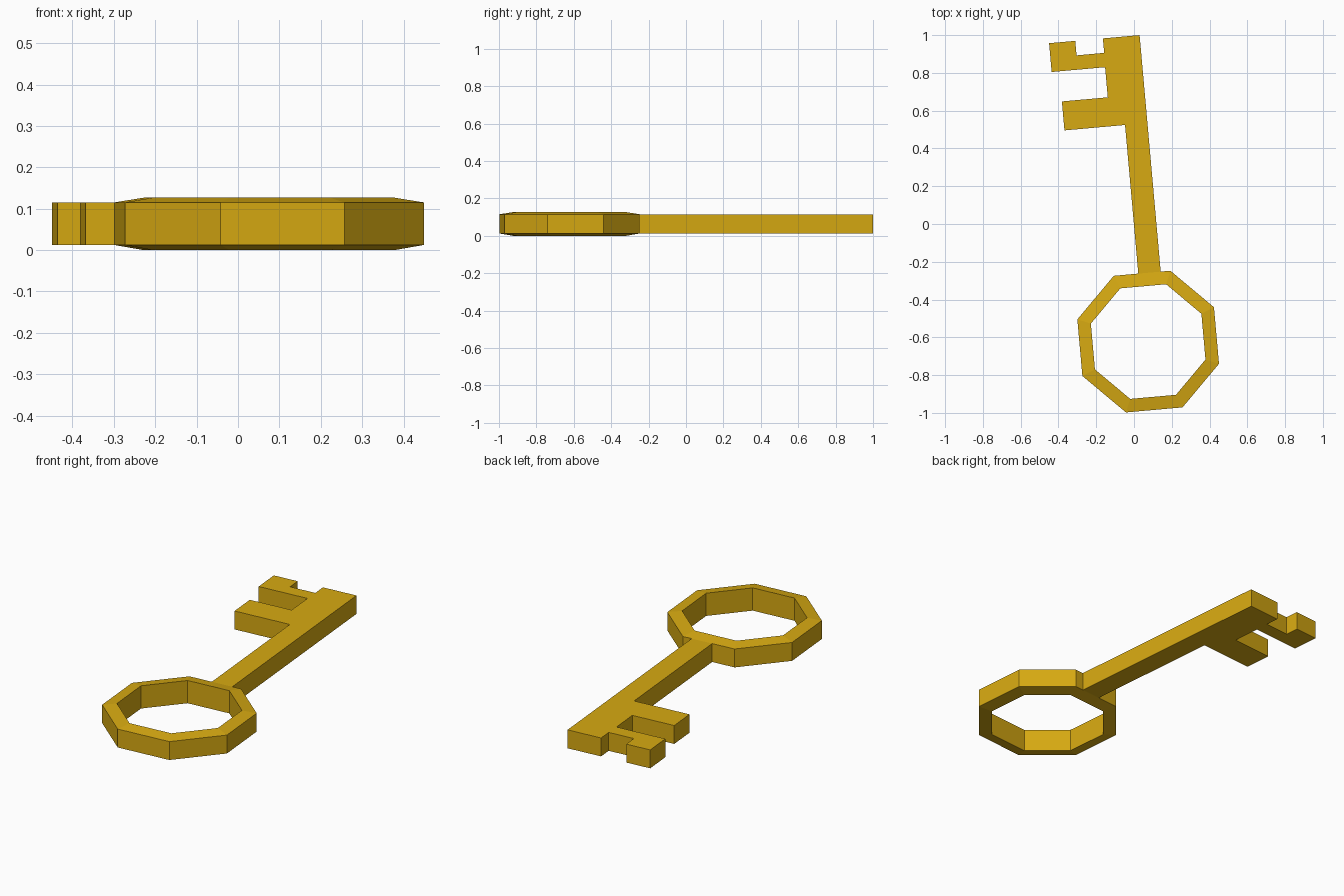
import bpy, bmesh, math
from mathutils import Matrix

if "Cube" in bpy.data.objects:
    bpy.data.objects.remove(bpy.data.objects["Cube"])

gold = bpy.data.materials.new("gold")
gold.diffuse_color = (0.68, 0.40, 0.006, 1)
gold.use_nodes = True
gold.node_tree.nodes["Principled BSDF"].inputs["Base Color"].default_value = gold.diffuse_color

# Key frame: origin at the ring centre, shaft along local +y, tilted a little
PLACE = Matrix.Translation((0.075, -0.6225, 0)) @ Matrix.Rotation(math.radians(5.1), 4, 'Z')
Z0, Z1 = 0.0125, 0.115


def finish(bm, name):
    bmesh.ops.recalc_face_normals(bm, faces=bm.faces)
    bm.transform(PLACE)
    mesh = bpy.data.meshes.new(name)
    bm.to_mesh(mesh)
    bm.free()
    mesh.materials.append(gold)
    obj = bpy.data.objects.new(name, mesh)
    bpy.context.collection.objects.link(obj)


# Octagonal bow: four-point section swept round, taller at the inner wall
section = [(0.393, Z0), (0.393, Z1), (0.318, 0.1265), (0.318, 0.0)]
bm = bmesh.new()
rings = []
for i in range(8):
    a = math.radians(22.5 + 45 * i)
    rings.append([bm.verts.new((r * math.cos(a), r * math.sin(a), z)) for r, z in section])
for i in range(8):
    p, q = rings[i], rings[(i + 1) % 8]
    for j in range(4):
        k = (j + 1) % 4
        bm.faces.new((p[j], q[j], q[k], p[k]))
finish(bm, "key_bow_ring")

# Shaft with the notched bit, one extruded outline
outline = [(0.099, 0.355), (0.099, 1.62), (-0.096, 1.62), (-0.096, 1.543),
           (-0.243, 1.543), (-0.243, 1.62), (-0.382, 1.62), (-0.382, 1.467),
           (-0.098, 1.467), (-0.098, 1.307), (-0.342, 1.307), (-0.342, 1.153),
           (-0.02, 1.153), (-0.02, 0.355)]
bm = bmesh.new()
face = bm.faces.new([bm.verts.new((x, y, Z0)) for x, y in outline])
ext = bmesh.ops.extrude_face_region(bm, geom=[face], use_keep_orig=True)
top = [v for v in ext["geom"] if isinstance(v, bmesh.types.BMVert)]
bmesh.ops.translate(bm, verts=top, vec=(0, 0, Z1 - Z0))
finish(bm, "key_shaft_and_bit")
